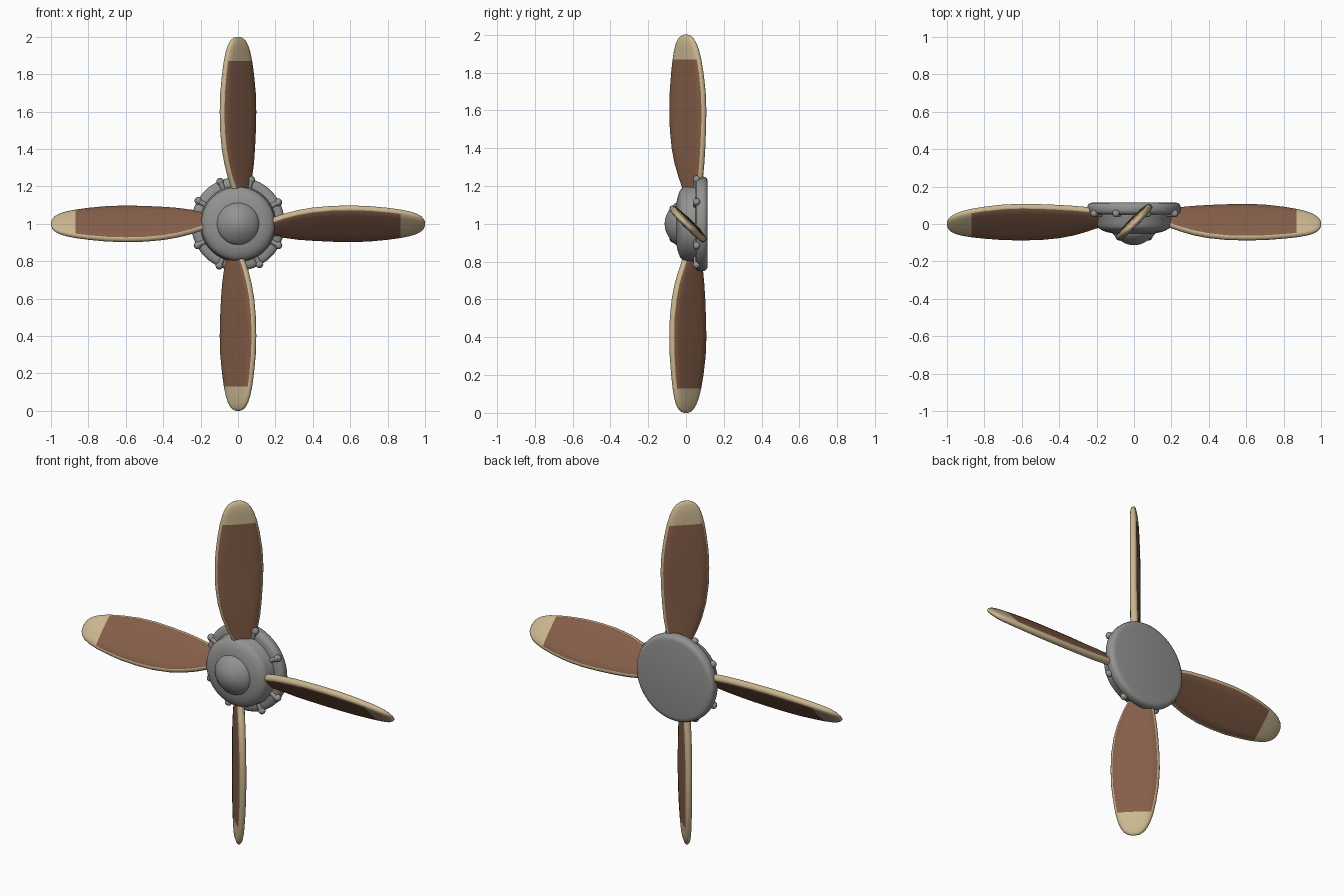
import bpy, bmesh, math
from mathutils import Matrix, Vector

if "Cube" in bpy.data.objects:
    bpy.data.objects.remove(bpy.data.objects["Cube"])


def material(name, rgb):
    m = bpy.data.materials.new(name)
    m.diffuse_color = (*rgb, 1)
    m.use_nodes = True
    m.node_tree.nodes["Principled BSDF"].inputs["Base Color"].default_value = m.diffuse_color
    return m


BROWN = material("brown wood", (0.235, 0.112, 0.066))
CREAM = material("cream trim", (0.60, 0.475, 0.28))
GREY = material("grey metal", (0.29, 0.29, 0.285))
CENTRE = Matrix.Translation((0, 0, 1))


def finish(bm, name, mats, angle):
    bmesh.ops.recalc_face_normals(bm, faces=bm.faces)
    mesh = bpy.data.meshes.new(name)
    bm.to_mesh(mesh)
    bm.free()
    for m in mats:
        mesh.materials.append(m)
    ob = bpy.data.objects.new(name, mesh)
    bpy.context.collection.objects.link(ob)
    bpy.ops.object.select_all(action='DESELECT')
    ob.select_set(True)
    bpy.context.view_layer.objects.active = ob
    bpy.ops.object.shade_smooth_by_angle(angle=math.radians(angle))
    return ob


def lathe(name, profile, steps=64):
    # profile of (radius, y) spun round the y axis
    bm = bmesh.new()
    vs = [bm.verts.new((r, y, 0)) for r, y in profile]
    es = [bm.edges.new(p) for p in zip(vs, vs[1:])]
    bmesh.ops.spin(bm, geom=vs + es, cent=(0, 0, 0), axis=(0, 1, 0),
                   angle=2 * math.pi, steps=steps)
    bmesh.ops.remove_doubles(bm, verts=bm.verts, dist=1e-4)
    bm.transform(CENTRE)
    return finish(bm, name, [GREY], 45)


# blade stations: radius, half chord, thickness, x offset, y offset
STATIONS = [(.10, .045, .022, .018, .035), (.20, .068, .024, .015, .03),
            (.25, .085, .024, .01, .025), (.32, .104, .024, .006, .018),
            (.40, .118, .024, .002, .013), (.50, .128, .023, 0, .01),
            (.60, .131, .023, 0, .01), (.70, .127, .023, 0, .009),
            (.80, .114, .022, 0, .007), (.87, .101, .021, 0, .005),
            (.92, .087, .020, 0, .003), (.955, .072, .018, 0, .001),
            (.98, .054, .014, 0, 0), (.994, .034, .009, 0, 0),
            (1.0, .014, .003, 0, 0)]


def section(h, t):
    # rounded lens outline; the first three steps from each end are the trim
    d = min(1, h / .05)
    q = [(h, 0), (h - .003 * d, .45 * t), (h - .011 * d, .78 * t),
         (h * .6, .94 * t), (0, t)]
    half = q + [(-u, v) for u, v in q[-2::-1]]
    return half + [(u, -v) for u, v in half[-2:0:-1]]


def blade(name, turn):
    bm = bmesh.new()
    chord = Vector((1, 1, 0)).normalized()
    normal = Vector((1, -1, 0)).normalized()
    rings = []
    for r, h, t, ox, oy in STATIONS:
        c = Vector((ox, oy, r))
        rings.append([bm.verts.new(c + chord * u + normal * v)
                      for u, v in section(h, t)])
    n = len(rings[0])
    for k, (a, b) in enumerate(zip(rings, rings[1:])):
        for i in range(n):
            j = (i + 1) % n
            f = bm.faces.new((a[i], a[j], b[j], b[i]))
            edge = i % 8 in (0, 1, 6, 7)
            f.material_index = 1 if edge or STATIONS[k][0] >= .87 else 0
    bm.faces.new(rings[0])
    bm.faces.new(rings[-1]).material_index = 1
    bm.transform(CENTRE @ Matrix.Rotation(turn, 4, 'Y'))
    return finish(bm, name, [BROWN, CREAM], 60)


for k, side in enumerate(("top", "right", "bottom", "left")):
    blade(side + "_blade", k * math.pi / 2)

# rear flange with rounded rim and flat back
lathe("flange", [(0, .05), (.215, .05), (.236, .053), (.247, .062), (.25, .075),
                 (.25, .092), (.246, .104), (.236, .112), (.22, .115), (0, .115)])

# stepped drum and domed nose
lathe("hub_drum", [(0, .06), (.203, .06), (.203, .04), (.198, .03), (.197, -.005),
                   (.19, -.02), (.175, -.032), (.15, -.042), (.115, -.05), (0, -.05)])
lathe("nose", [(0, -.04), (.115, -.04), (.11, -.056), (.10, -.068), (.085, -.081),
               (.068, -.092), (.05, -.102), (.032, -.109), (.015, -.112), (0, -.113)])

# studs round the flange rim
bm = bmesh.new()
for deg in (28, 73, 113, 150, 208, 246, 298, 332):
    a = math.radians(deg)
    rot = Matrix.Rotation(-a, 4, 'Y')
    bmesh.ops.create_cone(bm, cap_ends=True, segments=14, radius1=.013, radius2=.013,
                          depth=.07, matrix=rot @ Matrix.Translation((.222, .052, 0))
                          @ Matrix.Rotation(math.pi / 2, 4, 'Y'))
    bmesh.ops.create_uvsphere(bm, u_segments=14, v_segments=8, radius=.02,
                              matrix=rot @ Matrix.Translation((.246, .056, 0)))
bm.transform(CENTRE)
finish(bm, "flange_studs", [GREY], 45)
